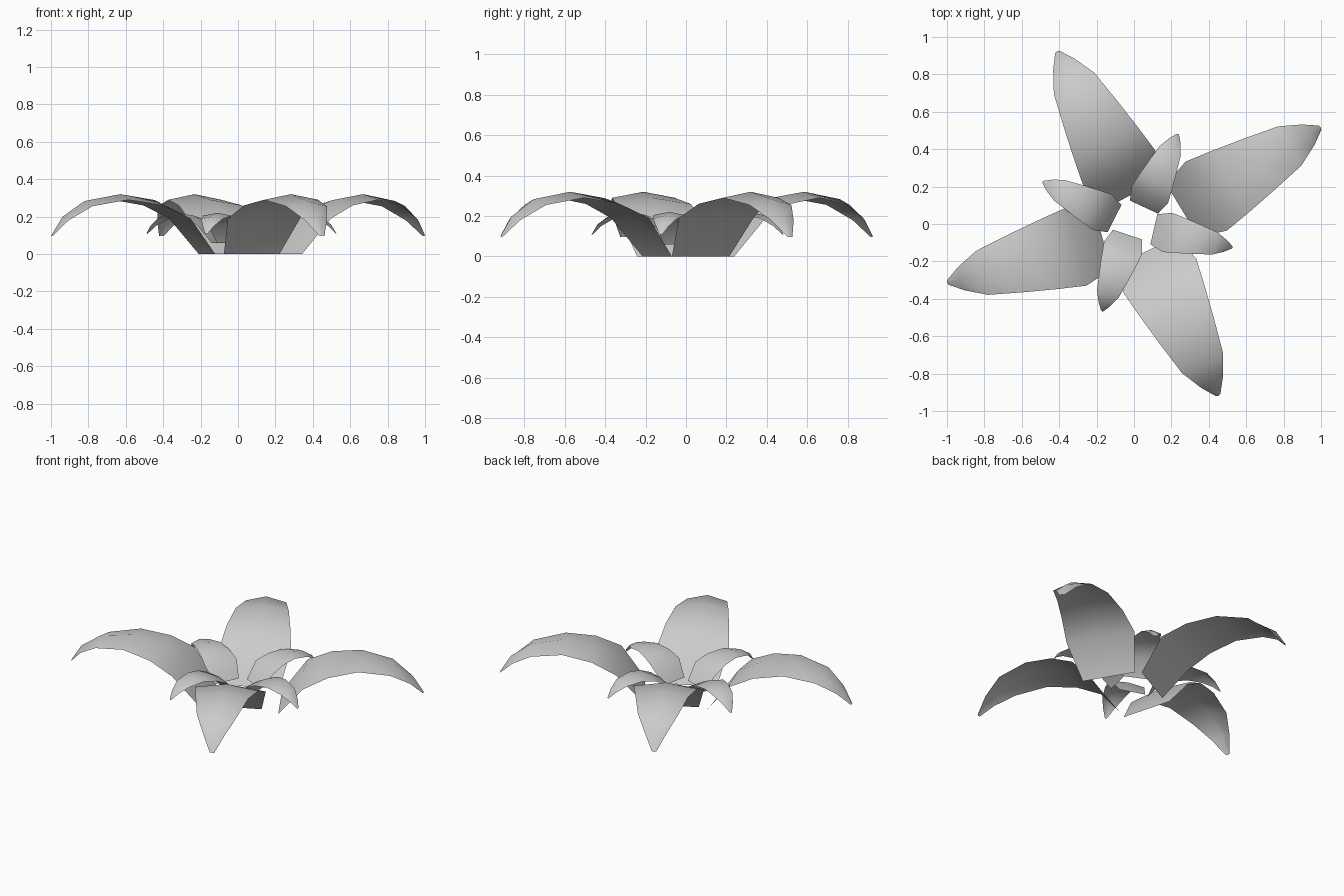
import bpy
from math import radians, cos, sin
from mathutils import Vector

if "Cube" in bpy.data.objects:
    bpy.data.objects.remove(bpy.data.objects["Cube"])

# Leaf side profile: distance along leaf, edge height, half width, midrib bulge
PROFILE = [(0, 0, .165, 0), (.15, .19, .215, .02), (.30, .26, .192, .03),
           (.48, .29, .16, .03), (.67, .255, .122, .03), (.785, .18, .065, .025),
           (.86, .095, .013, .005)]


def leaf(name, tip, angle, scale, lift):
    """Arched open leaf, anchored at its tip and pointing along angle."""
    a = radians(angle)
    out, side = Vector((cos(a), sin(a), 0)), Vector((-sin(a), cos(a), 0))
    base = Vector((tip[0], tip[1], lift)) - out * PROFILE[-1][0] * scale
    verts, faces = [], []
    for i, (s, z, w, bulge) in enumerate(PROFILE):
        p = PROFILE[max(i - 1, 0)]
        n = PROFILE[min(i + 1, len(PROFILE) - 1)]
        normal = (out * (p[1] - n[1]) + Vector((0, 0, n[0] - p[0]))).normalized()
        for k in (-1, 0, 1):
            v = out * s + Vector((0, 0, z)) + side * w * k
            if k == 0:
                v += normal * bulge
            verts.append(base + v * scale)
    for i in range(len(PROFILE) - 1):
        for k in (0, 1):
            b = i * 3 + k
            faces.append((b + 1, b, b + 3, b + 4))
    mesh = bpy.data.meshes.new(name)
    mesh.from_pydata(verts, [], faces)
    mesh.polygons.foreach_set("use_smooth", [True] * len(faces))
    # make the upper side the face front
    if sum(f.normal.z for f in mesh.polygons) < 0:
        mesh.flip_normals()
    mesh.update()
    bpy.context.collection.objects.link(bpy.data.objects.new(name, mesh))


# Four large outer leaves
for i, (tip, ang) in enumerate([((.995, .515), 31), ((-.41, .92), 118),
                                ((-.995, -.312), 195.5), ((.45, -.915), 296)]):
    leaf(f"outer_leaf_{i + 1}", tip, ang, 1.0, 0)

# Four small inner leaves
for i, (tip, ang) in enumerate([((.525, -.125), -13), ((.235, .48), 65),
                                ((-.487, .225), 153), ((-.17, -.465), 251.6)]):
    leaf(f"inner_leaf_{i + 1}", tip, ang, .5, .06)
